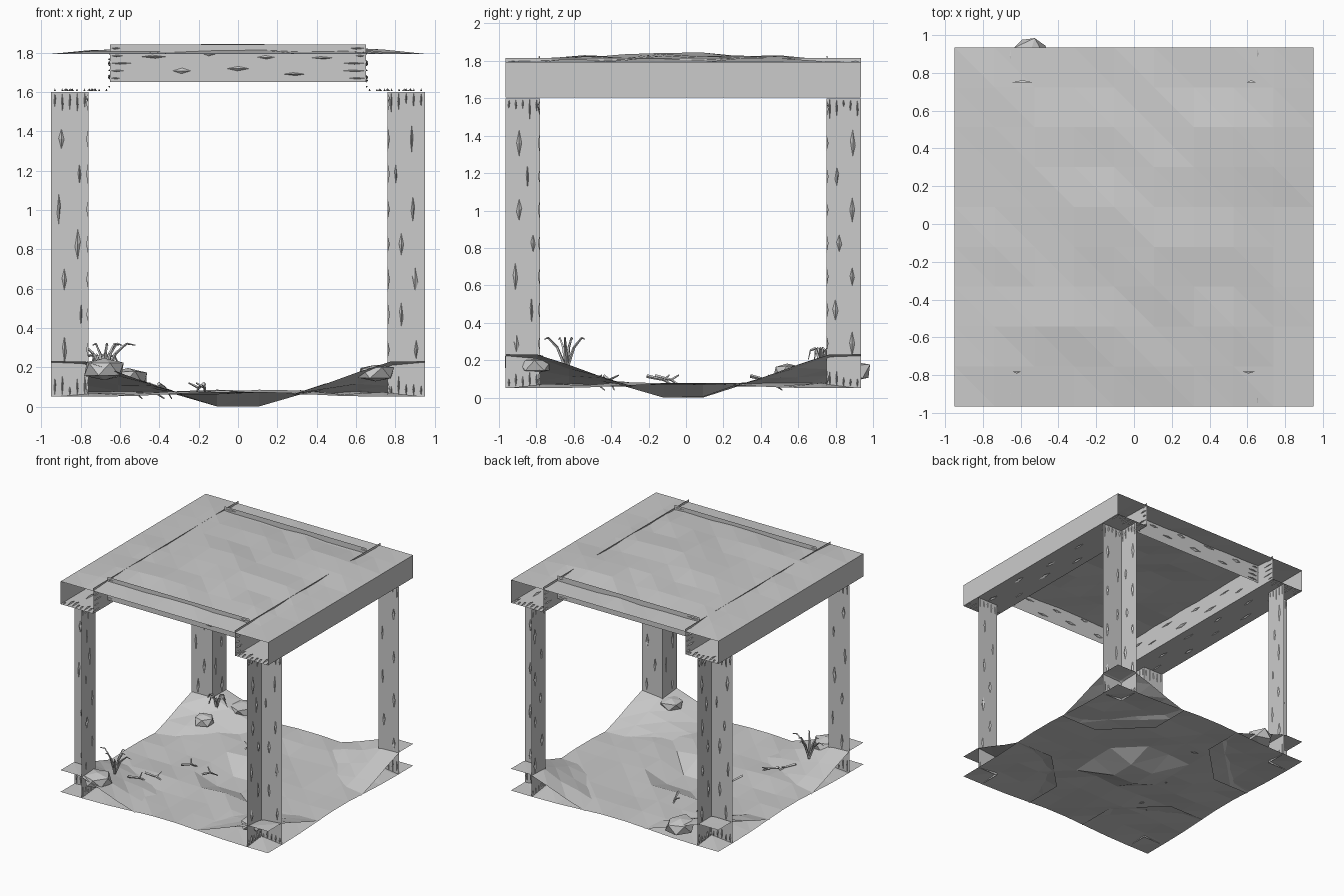
import bpy, bmesh, math, random
from mathutils import Vector, Matrix

if "Cube" in bpy.data.objects:
    bpy.data.objects.remove(bpy.data.objects["Cube"])

random.seed(7)
YC = -0.015          # centre of the frame in y
E = 0.95             # half width of the floor and roof sheets
PX, PY = 0.76, 0.765  # inner faces of the posts


def finish(name, bm):
    me = bpy.data.meshes.new(name)
    bm.to_mesh(me)
    bm.free()
    ob = bpy.data.objects.new(name, me)
    bpy.context.collection.objects.link(ob)
    return ob


def sheet(name, x0, x1, y0, y1, n, height, keep=lambda x, y: True):
    """Faceted height field, n by n cells, diagonals from -x+y to +x-y."""
    bm = bmesh.new()
    v = []
    for j in range(n + 1):
        for i in range(n + 1):
            x, y = x0 + (x1 - x0) * i / n, y0 + (y1 - y0) * j / n
            v.append(bm.verts.new((x, y, height(x, y))))
    for j in range(n):
        for i in range(n):
            a = j * (n + 1) + i
            p, q, r, s = v[a], v[a + 1], v[a + n + 2], v[a + n + 1]
            for tri in ((p, q, s), (q, r, s)):
                c = sum((t.co for t in tri), Vector()) / 3
                if keep(c.x, c.y):
                    bm.faces.new(tri)
    bmesh.ops.delete(bm, geom=[t for t in bm.verts if not t.link_faces], context='VERTS')
    return finish(name, bm)


def wood_face(bm, o, u, v, length, width, inward, count):
    """Flat board face: grain runs along u, with diamond gouges sunk along inward."""
    o, u, v, inward = map(Vector, (o, u, v, inward))

    def loop(pts):
        vs = [bm.verts.new(o + u * a + v * b) for a, b in pts]
        return vs, [bm.edges.new((vs[k], vs[(k + 1) % len(vs)])) for k in range(len(vs))]

    edges = loop([(0, 0), (length, 0), (length, width), (0, width)])[1]
    marks = []
    for k in range(count):                       # long gouges in two staggered rows
        slot = (length - 0.3) / count
        l = slot * random.uniform(0.5, 0.85)
        b = width * (0.3 if k % 2 else 0.7) + random.uniform(-.02, .02)
        marks.append((0.15 + slot * (k + 0.5), b, l / 2, random.uniform(.006, .015)))
    n_end = max(3, int(width / 0.035))           # short splits at both ends
    for k in range(n_end):
        for far in (False, True):
            l = random.uniform(.02, .055)
            a = l + 0.006
            marks.append((length - a if far else a, width * (k + .5) / n_end, l, .005))
    rims = []
    for a, b, l, w in marks:
        s = random.uniform(-.3, .3) * l
        vs, es = loop([(a - l, b), (a + s, b - w), (a + l, b), (a - s, b + w)])
        rims.append((vs, o + u * a + v * b + inward * 0.012))
        edges += es
    bmesh.ops.triangle_fill(bm, edges=edges, use_beauty=True, use_dissolve=False,
                            normal=u.cross(v))
    for vs, deep in rims:
        own = set(vs)
        bad = [f for f in {f for t in vs for f in t.link_faces} if set(f.verts) <= own]
        if bad:
            bmesh.ops.delete(bm, geom=bad, context='FACES_ONLY')
        d = bm.verts.new(deep)
        for k in range(4):
            bm.faces.new((vs[k], vs[(k + 1) % 4], d))


# Floor sheet with a pit in the middle
def floor_z(x, y):
    r = math.hypot(x, y - YC)
    if r < 0.2:
        return 0.0 + random.choice((0, .004))
    edge = max(abs(x), abs(y - YC))
    corner = min(abs(x), abs(y - YC))
    if edge > 0.94:
        return 0.05 + 0.03 * max(0, 1 - corner / 0.6)
    return 0.072 + random.uniform(-.012, .014)


sheet("floor_ground", -E, E, YC - E, YC + E, 9, floor_z)


# Roof sheet, bulging upward
def roof_z(x, y):
    edge = max(abs(x), abs(y - YC))
    if edge > 0.94:
        return 1.793
    return 1.797 + 0.035 * max(0, 1 - (edge / 0.8) ** 2) + random.uniform(-.008, .014)


sheet("roof_ground", -E, E, YC - E, YC + E, 9, roof_z)

# Corner posts, earth mounds: only the faces looking into the room exist
for sx in (-1, 1):
    for sy in (-1, 1):
        tag = ("left" if sx < 0 else "right") + ("_front" if sy < 0 else "_back")
        cx, cy = sx * E, YC + sy * E
        bm = bmesh.new()
        xi, yi = sx * PX, YC + sy * PY
        wood_face(bm, (xi, yi, .05), (0, 0, 1), (0, sy, 0), 1.55, E - PY, (sx, 0, 0), 7)
        wood_face(bm, (xi, yi, .05), (0, 0, 1), (sx, 0, 0), 1.55, E - PX, (0, sy, 0), 7)
        bmesh.ops.remove_doubles(bm, verts=bm.verts, dist=1e-5)
        finish("post_" + tag, bm)

        def mound_z(x, y):
            d = math.hypot(x - cx, y - cy)
            t = min(1, max(0, (d - 0.22) / 0.45))
            return 0.23 - 0.17 * t ** 0.85 + (random.uniform(-.015, .015) if 0 < t < 1 and
                                              abs(x - cx) > .01 and abs(y - cy) > .01 else 0)
        sheet("mound_" + tag, cx, cx - sx * 0.68, cy, cy - sy * 0.68, 4, mound_z,
              lambda x, y: math.hypot(x - cx, y - cy) < 0.7)

# Side beams: inner face, underside and outer skirt
for sx, tag in ((-1, "left"), (1, "right")):
    bm = bmesh.new()
    y0 = YC - E
    wood_face(bm, (sx * .65, y0, 1.605), (0, 1, 0), (0, 0, 1), 2 * E, .21, (sx, 0, 0), 9)
    wood_face(bm, (sx * .65, y0, 1.605), (0, 1, 0), (sx, 0, 0), 2 * E, .30, (0, 0, 1), 9)
    bm.faces.new([bm.verts.new((sx * E, YC + a * E, z)) for a, z in
                  ((-1, 1.605), (1, 1.605), (1, 1.793), (-1, 1.793))])
    bmesh.ops.remove_doubles(bm, verts=bm.verts, dist=1e-5)
    finish("side_beam_" + tag, bm)

# Cross beams, poking through the roof
for sy, tag in ((-1, "front"), (1, "back")):
    bm = bmesh.new()
    wood_face(bm, (-.65, YC + sy * PY, 1.65), (1, 0, 0), (0, 0, 1), 1.3, .19, (0, sy, 0), 7)
    finish("cross_beam_" + tag, bm)


# Rocks
def rock(name, loc, size):
    bm = bmesh.new()
    bmesh.ops.create_icosphere(bm, subdivisions=1, radius=1)
    for v in bm.verts:
        v.co *= random.uniform(.85, 1.1)
        v.co = Vector((max(-.85, min(.85, v.co.x)), v.co.y, max(-.7, min(.7, v.co.z))))
        v.co = Vector(loc) + Vector((v.co.x * size[0], v.co.y * size[1], v.co.z * size[2]))
    finish(name, bm)


rock("rock_front_left", (-.68, -.87, .19), (.12, .13, .08))
rock("rock_back_left", (-.56, .87, .14), (.12, .13, .08))
rock("rock_small_left", (-.69, .54, .14), (.09, .08, .06))
rock("rock_front_right", (.70, -.81, .17), (.11, .10, .06))


# Twigs and dead plants: tapered four-sided segments
def stick(bm, pts, r):
    for k, (a, b) in enumerate(zip(pts, pts[1:])):
        a, b = Vector(a), Vector(b)
        d = b - a
        t = 1 - k / len(pts)
        m = Matrix.Translation((a + b) / 2) @ d.to_track_quat('Z', 'Y').to_matrix().to_4x4()
        bmesh.ops.create_cone(bm, cap_ends=True, segments=4, radius1=r * t,
                              radius2=r * (t - 1 / len(pts)), depth=d.length, matrix=m)


def plant(name, x, y, z, h, stems, droop):
    bm = bmesh.new()
    for k in range(stems):
        a = k * 2.4 + 0.5
        c, s = math.cos(a), math.sin(a)
        w = h * random.uniform(.3, .7)
        stick(bm, [(x, y, z), (x + c * w * .5, y + s * w * .5, z + h * .7),
                   (x + c * w, y + s * w, z + h * (.6 if droop else 1)),
                   (x + c * w * 1.4, y + s * w * 1.2, z + h * (.2 if droop else .95))], .010)
    finish(name, bm)


plant("dead_shrub", -.68, -.64, .15, .17, 6, False)
plant("grass_tuft", -.70, .72, .18, .12, 6, True)

for k, (x, y, a) in enumerate(((-.37, -.08, 1.2), (-.46, -.41, .3), (-.20, .43, 1.9),
                               (-.17, -.12, 1.5), (-.55, -.50, .8))):
    bm = bmesh.new()
    c, s = math.cos(a) * .09, math.sin(a) * .09
    stick(bm, [(x - c, y - s, .115), (x, y, .095), (x + c, y + s, .04)], .010)
    stick(bm, [(x, y, .095), (x + c * .3 - s * .5, y + s * .3 + c * .5, .12)], .007)
    finish("twig_%d" % (k + 1), bm)
